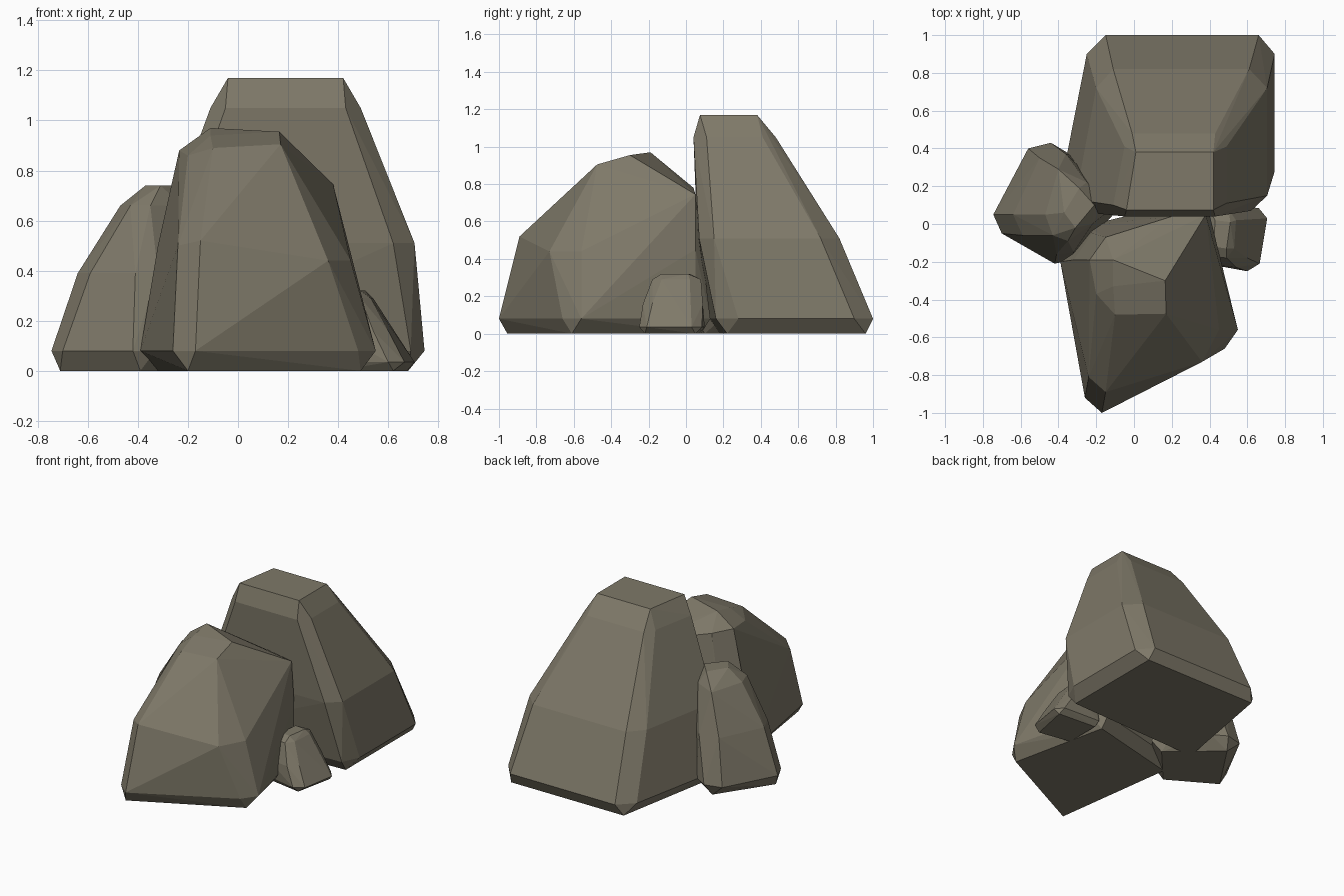
import bpy, bmesh, math

stone = bpy.data.materials.new("stone")
stone.diffuse_color = (0.21, 0.19, 0.14, 1)


def level(z, outline):
    return [(x, y, z) for x, y in outline]


def rock(name, points, base, foot, base_z=0.08):
    """Faceted boulder: hull of upper points, a base outline and a smaller foot."""
    bm = bmesh.new()
    for p in points + level(base_z, base) + level(0, foot):
        bm.verts.new(p)
    bmesh.ops.convex_hull(bm, input=bm.verts)
    junk = [v for v in bm.verts if not v.link_faces]
    bmesh.ops.delete(bm, geom=junk, context='VERTS')
    bmesh.ops.dissolve_limit(bm, angle_limit=math.radians(3),
                             verts=bm.verts, edges=bm.edges)
    bmesh.ops.recalc_face_normals(bm, faces=bm.faces)
    me = bpy.data.meshes.new(name)
    bm.to_mesh(me)
    bm.free()
    me.materials.append(stone)
    ob = bpy.data.objects.new(name, me)
    bpy.context.collection.objects.link(ob)
    return ob


# Tall back boulder
rock("back_boulder",
     level(1.17, [(-0.04, 0.075), (0.42, 0.075), (0.42, 0.38), (0.01, 0.38)])
     + level(1.05, [(-0.05, 0.04), (0.43, 0.04), (0.49, 0.11), (0.49, 0.41),
                    (0.43, 0.48), (-0.01, 0.48), (-0.05, 0.41), (-0.11, 0.10)])
     + level(0.51, [(-0.24, 0.06), (0.62, 0.07), (0.705, 0.15), (0.705, 0.72),
                    (0.61, 0.82), (-0.11, 0.82), (-0.20, 0.72), (-0.31, 0.13)]),
     [(-0.33, 0.12), (0.69, 0.16), (0.745, 0.28), (0.745, 0.90),
      (0.66, 1.0), (-0.15, 1.0), (-0.25, 0.90), (-0.39, 0.19)],
     [(-0.33, 0.18), (0.68, 0.22), (0.68, 0.96), (-0.19, 0.96)])

# Front boulder with a sloping crown
rock("front_boulder",
     [(-0.11, -0.19, 0.97), (-0.11, -0.33, 0.94), (0.165, -0.30, 0.955),
      (-0.10, -0.48, 0.89), (0.17, -0.475, 0.905), (0.23, -0.33, 0.86),
      (0.38, 0.05, 0.745), (0.20, 0.04, 0.78), (-0.15, -0.07, 0.87),
      (-0.20, -0.37, 0.86), (-0.235, -0.19, 0.88),
      (-0.15, -0.89, 0.52), (0.36, -0.73, 0.44), (0.45, -0.56, 0.44),
      (-0.24, -0.81, 0.50), (-0.32, -0.19, 0.50), (0.40, 0.05, 0.45),
      (-0.22, -0.05, 0.50)],
     [(-0.17, -1.0), (0.48, -0.66), (0.55, -0.56), (0.40, 0.05),
      (0.33, 0.13), (-0.26, -0.01), (-0.39, -0.20), (-0.26, -0.92)],
     [(-0.20, -0.955), (0.49, -0.61), (0.34, 0.08), (-0.32, -0.08)])

# Left boulder
rock("left_boulder",
     level(0.74, [(-0.37, 0.06), (-0.31, -0.02), (-0.21, 0.10), (-0.29, 0.19)])
     + level(0.66, [(-0.47, 0.05), (-0.43, -0.06), (-0.35, -0.09), (-0.22, 0.0),
                    (-0.16, 0.12), (-0.25, 0.22), (-0.40, 0.29)])
     + level(0.39, [(-0.64, 0.05), (-0.59, -0.06), (-0.41, -0.16), (-0.32, -0.15),
                    (-0.12, 0.08), (-0.20, 0.22), (-0.36, 0.37), (-0.50, 0.35)]),
     [(-0.745, 0.05), (-0.70, -0.05), (-0.42, -0.21), (-0.33, -0.19),
      (-0.10, 0.06), (-0.16, 0.19), (-0.34, 0.37), (-0.44, 0.43), (-0.56, 0.40)],
     [(-0.71, 0.02), (-0.39, -0.17), (-0.15, 0.10), (-0.47, 0.38)])

# Small right stone
rock("small_stone",
     level(0.32, [(0.42, -0.12), (0.49, -0.13), (0.51, 0.01), (0.43, 0.02)])
     + level(0.29, [(0.40, -0.17), (0.49, -0.18), (0.53, -0.13), (0.54, 0.02),
                    (0.50, 0.08), (0.40, 0.07)])
     + level(0.16, [(0.38, -0.21), (0.54, -0.23), (0.60, -0.18), (0.62, 0.02),
                    (0.58, 0.09), (0.38, 0.08)]),
     [(0.38, -0.20), (0.60, -0.25), (0.665, -0.21), (0.705, 0.03),
      (0.66, 0.085), (0.38, 0.10)],
     [(0.39, -0.18), (0.62, -0.22), (0.675, 0.05), (0.39, 0.07)], base_z=0.035)
